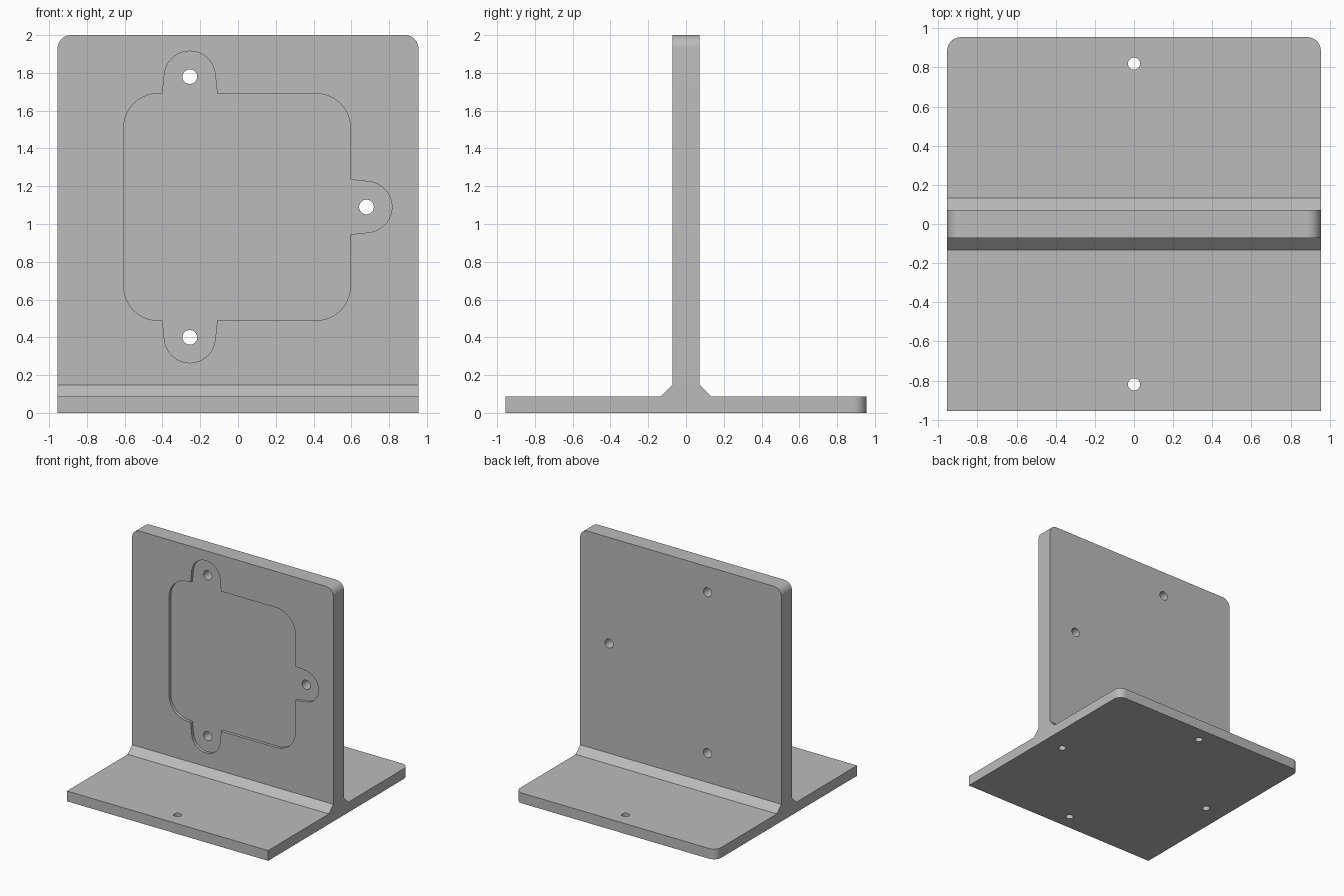
import bpy, bmesh, math
from mathutils import Matrix, Vector

cube = bpy.data.objects.get("Cube")
if cube:
    bpy.data.objects.remove(cube, do_unlink=True)

HALF = 0.955          # half of the plate width and depth
BASE = 0.088          # base thickness
WALL = 0.072          # half of the wall thickness
CHAMFER = 0.06
ROUND = 0.07
MID_Z = 1.09          # height of the recess centre
LOBE_X = -0.255       # position of the upper and lower lobes

grey = bpy.data.materials.new("plain grey")
grey.use_nodes = True
colour = (0.5, 0.5, 0.5, 1)
grey.diffuse_color = colour
grey.node_tree.nodes["Principled BSDF"].inputs["Base Color"].default_value = colour


def make_object(name, bm):
    bmesh.ops.recalc_face_normals(bm, faces=bm.faces)
    mesh = bpy.data.meshes.new(name)
    bm.to_mesh(mesh)
    bm.free()
    mesh.materials.append(grey)
    obj = bpy.data.objects.new(name, mesh)
    bpy.context.collection.objects.link(obj)
    return obj


def prism(points, direction):
    """Extrude a closed outline of 3D points along a direction."""
    bm = bmesh.new()
    face = bm.faces.new([bm.verts.new(p) for p in points])
    out = bmesh.ops.extrude_face_region(bm, geom=[face])
    verts = [g for g in out["geom"] if isinstance(g, bmesh.types.BMVert)]
    bmesh.ops.translate(bm, verts=verts, vec=direction)
    return bm


def arc(cx, cz, radius, start, end, steps):
    angles = [math.radians(start + (end - start) * i / steps) for i in range(steps + 1)]
    return [(cx + radius * math.cos(a), cz + radius * math.sin(a)) for a in angles]


# Base, chamfered joint and upright wall as one extruded section
half_section = [(HALF, 0), (HALF, BASE), (WALL + CHAMFER, BASE),
                (WALL, BASE + CHAMFER), (WALL, 2)]
section = half_section + [(-y, z) for y, z in reversed(half_section)]
bm = prism([(-HALF, y, z) for y, z in section], Vector((2 * HALF, 0, 0)))

# Round the wall's top corners and the base's back corners
corners = []
for e in bm.edges:
    a, b = e.verts[0].co, e.verts[1].co
    if abs(a.x - b.x) > 0.01:
        continue
    top = min(a.z, b.z) > 1.99
    back = min(a.y, b.y) > HALF - 0.01
    if top or back:
        corners.append(e)
bmesh.ops.bevel(bm, geom=corners, offset=ROUND, segments=10, profile=0.5,
                affect='EDGES', clamp_overlap=False)
bracket = make_object("t_bracket", bm)

# Recess outline: rounded square with three flared lobes, anticlockwise
HX, HZ, R, LOBE, FLARE = 0.60, 0.60, 0.18, 0.135, 0.145
CX = -0.005
right, left = CX + HX, CX - HX
top, bottom = MID_Z + HZ, MID_Z - HZ
lobes = [(0.68, MID_Z), (LOBE_X, top + 0.09), (LOBE_X, bottom - 0.09)]


def lobe(index, facing):
    return arc(*lobes[index], LOBE, facing - 85, facing + 85, 24)


def corner(sx, sz, start):
    return arc(CX + sx * (HX - R), MID_Z + sz * (HZ - R), R, start, start + 90, 10)


outline = ([(right, MID_Z - FLARE)] + lobe(0, 0) + [(right, MID_Z + FLARE)]
           + corner(1, 1, 0)
           + [(LOBE_X + FLARE, top)] + lobe(1, 90) + [(LOBE_X - FLARE, top)]
           + corner(-1, 1, 90) + corner(-1, -1, 180)
           + [(LOBE_X - FLARE, bottom)] + lobe(2, 270) + [(LOBE_X + FLARE, bottom)]
           + corner(1, -1, 270))
DEPTH = 0.025
cutters = [make_object("recess_cutter",
                       prism([(x, -WALL - 0.05, z) for x, z in outline],
                             Vector((0, 0.05 + DEPTH, 0))))]


def hole(name, location, radius, length, along_y):
    bm = bmesh.new()
    turn = Matrix.Rotation(math.pi / 2, 4, 'X') if along_y else Matrix()
    bmesh.ops.create_cone(bm, cap_ends=True, segments=32, radius1=radius, radius2=radius,
                          depth=length, matrix=Matrix.Translation(location) @ turn)
    cutters.append(make_object(name, bm))


# Screw holes through the wall, and holes in the base (two run up into the wall)
for x, z in lobes:
    hole("wall_hole_cutter", (x, 0, z), 0.039, 0.5, True)
for side in (-1, 1):
    hole("base_hole_cutter", (0, side * 0.82, BASE / 2), 0.031, 0.4, False)
    hole("wall_bottom_hole_cutter", (side * 0.765, 0, 0), 0.031, 0.8, False)

for cutter in cutters:
    cutter.hide_render = True
    cutter.hide_viewport = True
    mod = bracket.modifiers.new(cutter.name, 'BOOLEAN')
    mod.operation = 'DIFFERENCE'
    mod.solver = 'EXACT'
    mod.object = cutter

# Bake the cuts and remove the helpers
bpy.context.view_layer.update()
graph = bpy.context.evaluated_depsgraph_get()
result = bpy.data.meshes.new_from_object(bracket.evaluated_get(graph))
bracket.modifiers.clear()
bracket.data = result
for cutter in cutters:
    bpy.data.objects.remove(cutter, do_unlink=True)

bpy.ops.object.select_all(action='DESELECT')
bracket.select_set(True)
bpy.context.view_layer.objects.active = bracket
bpy.ops.object.shade_smooth_by_angle(angle=math.radians(25))
